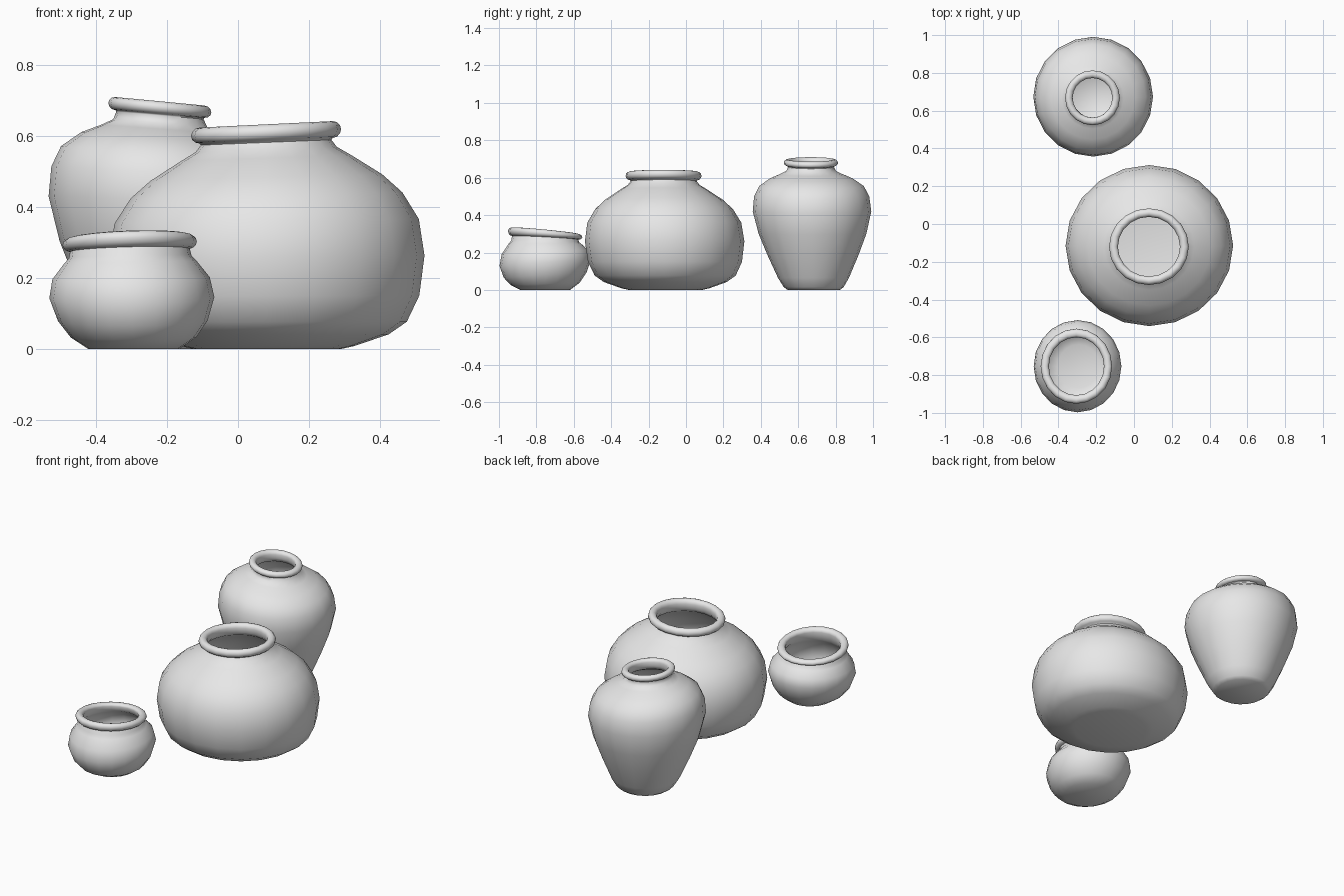
import bpy, bmesh
from math import sin, cos, pi, radians

cube = bpy.data.objects.get("Cube")
if cube:
    bpy.data.objects.remove(cube, do_unlink=True)

SIDES = 20
WALL = 0.018

clay = bpy.data.materials.new("grey_clay")
clay.use_nodes = True
clay.diffuse_color = (0.8, 0.8, 0.8, 1)
clay.node_tree.nodes["Principled BSDF"].inputs["Base Color"].default_value = (0.8, 0.8, 0.8, 1)


def make_pot(name, centre, stretch, body, rim, lean=(0, 0), tilt=(0, 0), belly=(0, 0)):
    """Lathe a hand-thrown pot: outer wall, rolled rim, inner wall and floor."""
    rim_r, rim_z, half_w, half_h = rim
    roll = [(rim_r + half_w * cos(radians(a)), rim_z + half_h * sin(radians(a)))
            for a in range(-90, 181, 30)]
    inner = [(r - WALL, max(z, 0.015)) for r, z in reversed(body) if z == 0 or z > 0.02]
    profile = body + roll + inner

    bm = bmesh.new()
    rings = []
    for r, z in profile:
        t = z / rim_z
        ring = []
        for i in range(SIDES):
            a = 2 * pi * i / SIDES
            x, y = r * stretch[0] * cos(a), r * stretch[1] * sin(a)
            # uneven rim and belly, fading out towards the foot
            dz = sum((k * t * t + b * 4 * t * max(0, 1 - t)) * p
                     for k, b, p in zip(tilt, belly, (x, y)))
            ring.append(bm.verts.new((centre[0] + x + lean[0] * t,
                                      centre[1] + y + lean[1] * t, max(0, z + dz))))
        rings.append(ring)
    for low, high in zip(rings, rings[1:]):
        for i in range(SIDES):
            j = (i + 1) % SIDES
            bm.faces.new((low[i], low[j], high[j], high[i]))
    bm.faces.new(reversed(rings[0]))   # foot
    bm.faces.new(rings[-1])            # inner floor
    bmesh.ops.recalc_face_normals(bm, faces=bm.faces)

    mesh = bpy.data.meshes.new(name)
    bm.to_mesh(mesh)
    bm.free()
    mesh.materials.append(clay)
    pot = bpy.data.objects.new(name, mesh)
    bpy.context.collection.objects.link(pot)
    bpy.ops.object.select_all(action='DESELECT')
    pot.select_set(True)
    bpy.context.view_layer.objects.active = pot
    bpy.ops.object.shade_smooth_by_angle(angle=radians(50))


# Wide round pot in the middle
make_pot("wide_pot", (0.083, -0.11), (1.02, 0.98),
         [(0.2, 0), (0.24, 0.009), (0.335, 0.042), (0.385, 0.077), (0.42, 0.15),
          (0.435, 0.26), (0.42, 0.36), (0.375, 0.433), (0.32, 0.483), (0.235, 0.538),
          (0.195, 0.562), (0.18, 0.582)],
         (0.184, 0.61, 0.023, 0.023), lean=(-0.004, -0.01), tilt=(0.045, 0))

# Tall shouldered jar at the back
make_pot("tall_jar", (-0.21, 0.683), (1, 1),
         [(0.14, 0), (0.16, 0.015), (0.19, 0.065), (0.245, 0.19), (0.288, 0.3),
          (0.317, 0.42), (0.308, 0.5), (0.28, 0.555), (0.222, 0.596), (0.165, 0.62),
          (0.132, 0.637), (0.123, 0.658)],
         (0.125, 0.68, 0.02, 0.018), lean=(-0.01, -0.015), tilt=(-0.09, 0))

# Small open bowl at the front
make_pot("small_bowl", (-0.293, -0.753), (0.98, 1.03),
         [(0.13, 0), (0.18, 0.033), (0.215, 0.08), (0.237, 0.145), (0.226, 0.2),
          (0.19, 0.245), (0.176, 0.26), (0.172, 0.278)],
         (0.171, 0.298, 0.022, 0.019), lean=(-0.012, 0), tilt=(0.03, -0.085), belly=(0, 0.09))
